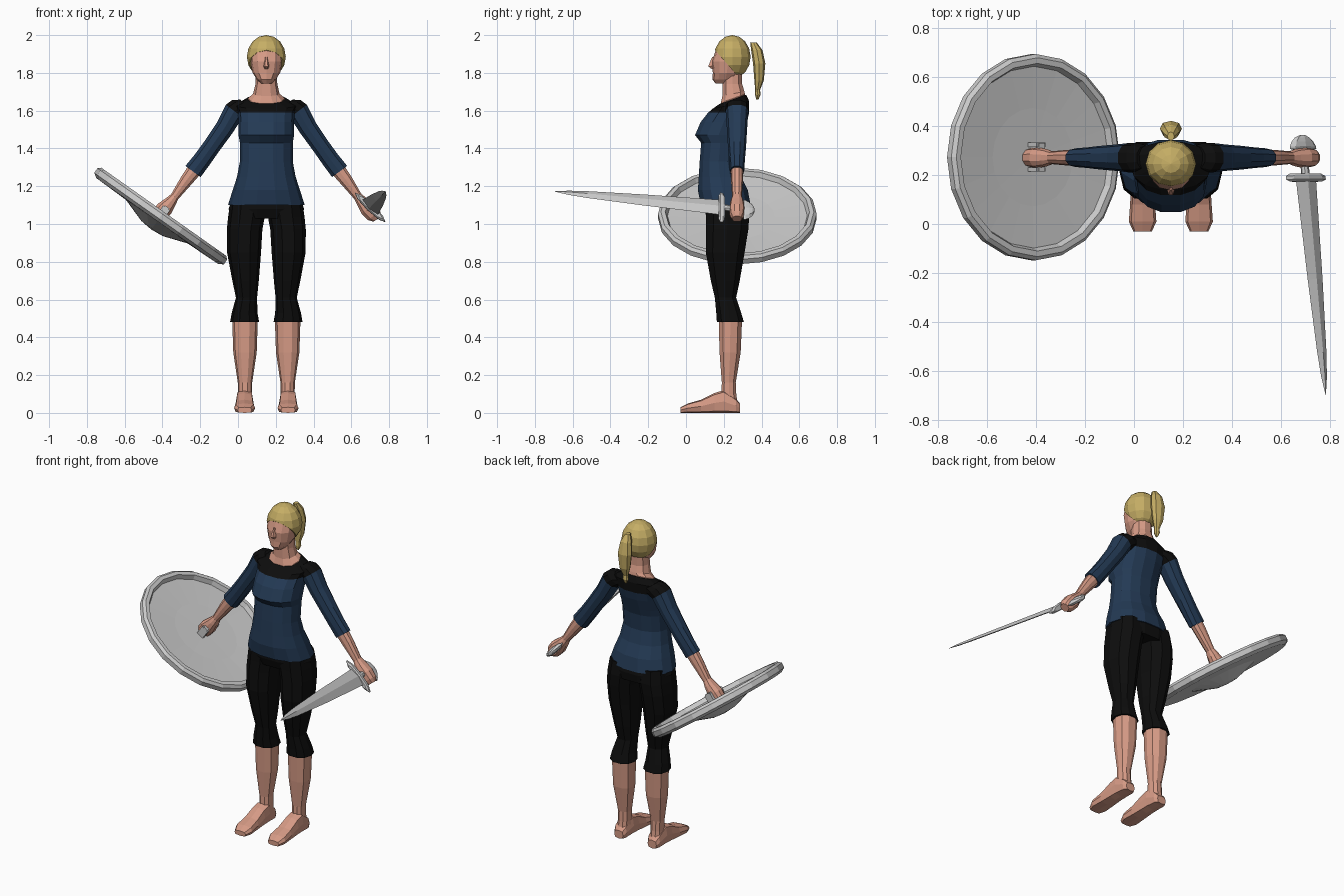
import bpy, bmesh, math
from mathutils import Vector, Matrix

if "Cube" in bpy.data.objects:
    bpy.data.objects.remove(bpy.data.objects["Cube"])

CX = 0.15  # middle of the body
X, Y, Z = Vector((1, 0, 0)), Vector((0, 1, 0)), Vector((0, 0, 1))


def material(name, rgb):
    m = bpy.data.materials.new(name)
    m.use_nodes = True
    m.diffuse_color = (*rgb, 1)
    m.node_tree.nodes["Principled BSDF"].inputs["Base Color"].default_value = (*rgb, 1)
    return m


SKIN = material("skin", (0.68, 0.33, 0.24))
HAIR = material("blonde_hair", (0.56, 0.42, 0.13))
BLUE = material("navy_cloth", (0.017, 0.042, 0.09))
BLACK = material("black_cloth", (0.004, 0.004, 0.004))
STEEL = material("steel", (0.6, 0.6, 0.6))


def finish(name, bm, mats):
    bmesh.ops.recalc_face_normals(bm, faces=bm.faces)
    me = bpy.data.meshes.new(name)
    bm.to_mesh(me)
    bm.free()
    for m in mats:
        me.materials.append(m)
    ob = bpy.data.objects.new(name, me)
    bpy.context.collection.objects.link(ob)
    return ob


def loft(name, rings, n, mats, bands=(), p=0.9):
    """Skin rings of (centre, u, v); bands gives the material of each strip."""
    bm = bmesh.new()
    loops = []
    for c, u, v in rings:
        loop = []
        for i in range(n):
            t = 2 * math.pi * i / n
            a, b = (math.copysign(abs(f) ** p, f) for f in (math.cos(t), math.sin(t)))
            loop.append(bm.verts.new(c + u * a + v * b))
        loops.append(loop)
    for k, (lo, hi) in enumerate(zip(loops, loops[1:])):
        for i in range(n):
            j = (i + 1) % n
            f = bm.faces.new((lo[i], lo[j], hi[j], hi[i]))
            f.material_index = bands[k] if bands else 0
    bm.faces.new(loops[0]).material_index = bands[0] if bands else 0
    bm.faces.new(loops[-1]).material_index = bands[-1] if bands else 0
    return finish(name, bm, mats)


def stack(name, rows, n, mats, bands=(), s=1, dx=0, p=0.9):
    """Upright form from rows of z, half width, front y, back y, tilt, sideways offset."""
    rings = []
    for z, w, f, b, *more in rows:
        tilt, off = (more + [0, 0])[:2]
        c = Vector((CX + s * (dx + off), (f + b) / 2, z))
        rings.append((c, X * w, Vector((0, 1, tilt)) * ((b - f) / 2)))
    return loft(name, rings, n, mats, bands, p)


# Shirt with black collar
stack("shirt", [
    (1.10, .203, .075, .345), (1.18, .178, .06, .33), (1.25, .155, .065, .295),
    (1.33, .14, .07, .275), (1.43, .14, .078, .285), (1.47, .147, .045, .30),
    (1.54, .147, .075, .325), (1.59, .15, .115, .337), (1.63, .165, .14, .337, .2),
    (1.66, .105, .175, .32, .35)], 14, [BLUE, BLACK], [0] * 7 + [1, 1])

# Trousers seat
stack("trouser_seat", [(1.03, .185, .11, .335), (1.08, .20, .09, .342),
                       (1.14, .18, .09, .33)], 14, [BLACK])

# Neck, head and nose
stack("neck", [(1.62, .10, .18, .31, .3), (1.665, .098, .182, .315, .35),
               (1.69, .07, .19, .312, .2), (1.74, .058, .19, .30), (1.82, .055, .19, .30)],
      10, [SKIN])
stack("head", [(1.745, .03, .155, .26), (1.765, .05, .14, .28), (1.80, .073, .142, .29),
               (1.86, .085, .137, .31), (1.92, .085, .157, .32), (1.96, .06, .185, .30)],
      12, [SKIN])
stack("nose", [(1.82, .010, .135, .16), (1.835, .015, .115, .16), (1.885, .006, .137, .16)],
      6, [SKIN])

# Hair cap, sliced along a slanted hairline
bm = bmesh.new()
bmesh.ops.create_uvsphere(bm, u_segments=12, v_segments=8, radius=1, matrix=(
    Matrix.Translation((CX, .245, 1.885)) @ Matrix.Diagonal((.103, .097, .115, 1))))
for point, normal in (((CX, .15, 1.925), (0, 1.15, 1)), ((CX, .3, 1.785), (0, 0, 1))):
    cut = bmesh.ops.bisect_plane(bm, geom=bm.verts[:] + bm.edges[:] + bm.faces[:],
                                 plane_co=point, plane_no=normal, clear_inner=True)
    edges = [e for e in cut["geom_cut"] if isinstance(e, bmesh.types.BMEdge)]
    bmesh.ops.holes_fill(bm, edges=edges)
finish("hair", bm, [HAIR])
stack("ponytail", [(1.66, .006, .372, .384), (1.685, .018, .365, .395), (1.71, .016, .366, .392),
                   (1.76, .034, .362, .412), (1.85, .045, .355, .42), (1.92, .034, .345, .405),
                   (1.96, .014, .34, .375)], 8, [HAIR])

ARM = Vector((.596, 0, -.803))
for s, side in ((1, "left"), (-1, "right")):
    # Leg, trouser leg and foot
    stack(side + "_trouser_leg", [
        (.48, .077, .16, .31), (.53, .068, .157, .295), (.61, .056, .15, .268, 0, -.01),
        (.70, .07, .128, .288, 0, -.005), (.85, .09, .10, .315, 0, .003),
        (.97, .094, .10, .335), (1.04, .097, .10, .34, 0, -.01),
        (1.12, .09, .10, .33, 0, -.015)], 10, [BLACK], s=s, dx=.115)
    stack(side + "_shin", [
        (.05, .038, .185, .275), (.10, .037, .185, .268), (.16, .038, .188, .265),
        (.32, .062, .175, .292), (.50, .068, .17, .30)], 10, [SKIN], s=s, dx=.113)
    foot = [(.285, .03, .05), (.265, .042, .075), (.20, .046, .12), (.15, .047, .105),
            (.08, .051, .07), (.01, .056, .05), (-.03, .038, .03)]
    loft(side + "_foot", [(Vector((CX + s * .115, y, h / 2)), X * w, Z * h / 2)
                          for y, w, h in foot], 8, [SKIN], p=.55)

    # Sleeve with black shoulder, then forearm and fist
    across = Vector((s * .803, 0, .596))

    def limb(name, rows, mats, bands=()):
        loft(name, [(Vector((CX + s * dx, .27, z)), Y * d, across * r)
                    for dx, z, r, d in rows], 10, mats, bands)

    limb(side + "_sleeve", [
        (.10, 1.63, .05, .05), (.135, 1.622, .06, .06), (.17, 1.598, .058, .06),
        (.22, 1.51, .052, .054), (.29, 1.41, .049, .048), (.34, 1.34, .05, .042),
        (.388, 1.278, .052, .038)], [BLUE, BLACK], [1, 1, 0, 0, 0, 0])
    limb(side + "_hand", [
        (.37, 1.30, .042, .034), (.42, 1.235, .036, .032), (.485, 1.145, .024, .026),
        (.505, 1.12, .032, .035), (.54, 1.08, .046, .042), (.57, 1.045, .042, .038),
        (.588, 1.027, .026, .026)], [SKIN])

# Round shield, turned from a profile and tipped outward
TIP = Matrix.Translation((-.41, .272, 1.04)) @ Matrix.Rotation(math.radians(35.2), 4, 'Y')
profile = [(0, -.085), (.07, -.078), (.2, -.034), (.395, -.03), (.42, -.014), (.42, .016),
           (.405, .03), (.382, .03), (.37, .004), (.2, -.004), (0, -.006)]
bm = bmesh.new()
verts = [bm.verts.new((r, 0, z)) for r, z in profile]
edges = [bm.edges.new(pair) for pair in zip(verts, verts[1:])]
bmesh.ops.spin(bm, geom=verts + edges, cent=(0, 0, 0), axis=(0, 0, 1),
               angle=2 * math.pi, steps=20)
bmesh.ops.remove_doubles(bm, verts=bm.verts, dist=.0005)
bm.transform(TIP)
finish("shield", bm, [STEEL])


def box(name, frame, centre, size):
    bm = bmesh.new()
    bmesh.ops.create_cube(bm, size=1, matrix=(
        frame @ Matrix.Translation(centre) @ Matrix.Diagonal((*size, 1))))
    return finish(name, bm, [STEEL])


# Shield grip
box("shield_grip", TIP, (0, 0, .05), (.03, .115, .022))
for y in (-.05, .05):
    box("grip_post", TIP, (0, y, .025), (.045, .018, .06))

# Sword: x across the blade, y toward the tip
wide = Vector((.72, 0, -.69)).normalized()
along = Vector((0, -.98, .18))
along = (along - wide * along.dot(wide)).normalized()
thick = wide.cross(along)
HAND = Vector((.692, .27, 1.08))


def sword_part(name, rows, n):
    loft(name, [(HAND + along * d, wide * w, thick * t) for d, w, t in rows], n, [STEEL], p=1)


sword_part("blade", [(.08, .057, .012), (.5, .042, .010), (.8, .026, .008),
                     (.90, .016, .006), (.975, .001, .001)], 4)
sword_part("sword_guard", [(.066, .09, .016), (.076, .112, .02), (.09, .112, .02),
                           (.098, .09, .014)], 8)
sword_part("sword_grip", [(-.05, .018, .016), (.07, .018, .016)], 8)
sword_part("pommel", [(-.035, .074, .012), (-.045, .074, .018), (-.065, .062, .018),
                      (-.082, .042, .016), (-.092, .015, .01)], 8)
